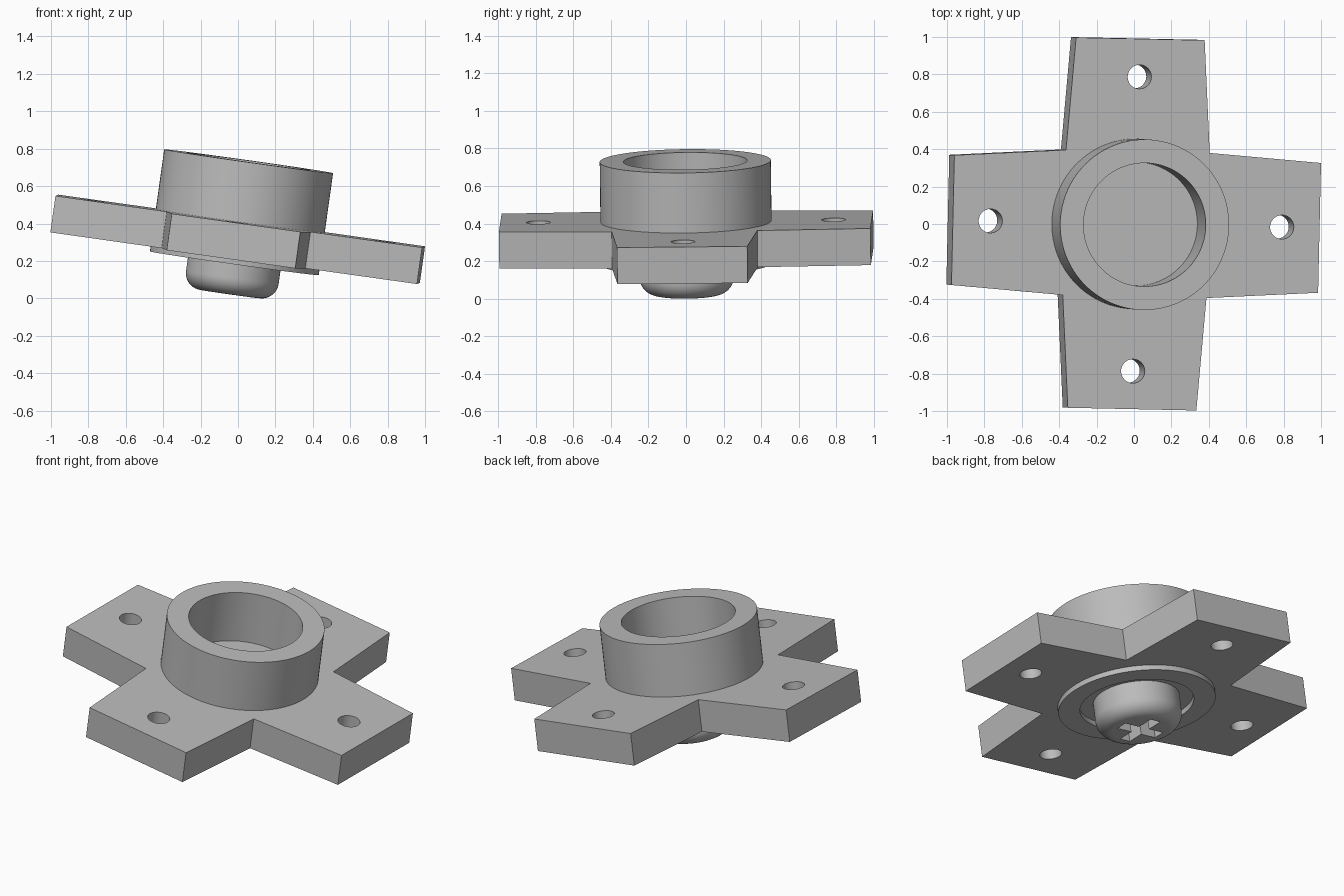
import bpy, bmesh, math
from mathutils import Matrix, Vector

default = bpy.data.objects.get("Cube")
if default:
    bpy.data.objects.remove(default, do_unlink=True)

grey = bpy.data.materials.new("plain grey")
grey.use_nodes = True
colour = (0.5, 0.5, 0.5, 1)
grey.diffuse_color = colour
grey.node_tree.nodes["Principled BSDF"].inputs["Base Color"].default_value = colour

# The whole part leans; its own origin is the centre of the plate's top
lean = (Matrix.Translation((0.012, 0, 0.413))
        @ Matrix.Rotation(math.radians(8), 4, 'Y')
        @ Matrix.Rotation(math.radians(0.7), 4, 'X')
        @ Matrix.Rotation(math.radians(-1.2), 4, 'Z'))

PLATE = 0.197      # plate thickness
OUTER, BORE = 0.456, 0.33


def finish(name, bm):
    bmesh.ops.recalc_face_normals(bm, faces=bm.faces)
    mesh = bpy.data.meshes.new(name)
    bm.to_mesh(mesh)
    bm.free()
    mesh.materials.append(grey)
    obj = bpy.data.objects.new(name, mesh)
    bpy.context.collection.objects.link(obj)
    obj.matrix_world = lean
    return obj


def smooth(obj):
    bpy.ops.object.select_all(action='DESELECT')
    obj.select_set(True)
    bpy.context.view_layer.objects.active = obj
    bpy.ops.object.shade_smooth_by_angle(angle=math.radians(30))


def lathe(name, profile, closed, steps=96):
    bm = bmesh.new()
    verts = [bm.verts.new((r, 0, z)) for r, z in profile]
    pairs = list(zip(verts, verts[1:]))
    if closed:
        pairs.append((verts[-1], verts[0]))
    edges = [bm.edges.new(p) for p in pairs]
    bmesh.ops.spin(bm, geom=verts + edges, cent=(0, 0, 0), axis=(0, 0, 1),
                   angle=math.tau, steps=steps)
    bmesh.ops.remove_doubles(bm, verts=bm.verts, dist=1e-4)
    return finish(name, bm)


def prism(name, outline, bottom, top):
    bm = bmesh.new()
    face = bm.faces.new([bm.verts.new((x, y, bottom)) for x, y in outline])
    new = bmesh.ops.extrude_face_region(bm, geom=[face])["geom"]
    bmesh.ops.translate(bm, vec=(0, 0, top - bottom),
                        verts=[v for v in new if isinstance(v, bmesh.types.BMVert)])
    return finish(name, bm)


def cut(obj, cutter):
    mod = obj.modifiers.new("cut", 'BOOLEAN')
    mod.operation = 'DIFFERENCE'
    mod.solver = 'EXACT'
    mod.object = cutter
    bpy.context.view_layer.objects.active = obj
    bpy.ops.object.modifier_apply(modifier=mod.name)
    bpy.data.objects.remove(cutter, do_unlink=True)


def four_way(points):
    # Repeat one arm's points at every quarter turn
    return [Matrix.Rotation(math.pi / 2 * k, 2) @ Vector(p)
            for k in range(4) for p in points]


# Cross-shaped plate with tapered arms, a bolt hole in each
plate = prism("cross_plate",
              four_way([(0.388, -0.388), (0.99, -0.347), (0.99, 0.347)]),
              -PLATE, 0)
for centre in four_way([(0.787, 0)]):
    circle = [centre + Vector((math.cos(a), math.sin(a))) * 0.064
              for a in (math.tau * i / 48 for i in range(48))]
    cut(plate, prism("hole_cutter", circle, -0.4, 0.2))
smooth(plate)


# Raised collar above and thin ring below
def ring(name, bottom, top):
    smooth(lathe(name, [(BORE, bottom), (OUTER, bottom), (OUTER, top), (BORE, top)], True))


ring("upper_collar", 0, 0.323)
ring("lower_ring", -PLATE - 0.031, -PLATE)

# Screw head with a rounded lower rim and a cross-shaped drive recess
R, FILLET, TIP = 0.25, 0.09, -0.394
rim = [(R - FILLET + FILLET * math.cos(a), TIP + FILLET - FILLET * math.sin(a))
       for a in (math.pi / 2 * i / 10 for i in range(11))]
head = lathe("screw_head", [(0, -PLATE), (R, -PLATE)] + rim + [(0, TIP)], False)
w, reach = 0.036, 0.14
cut(head, prism("drive_cutter", four_way([(w, -w), (reach, -w), (reach, w)]),
                TIP - 0.1, TIP + 0.1))
smooth(head)
